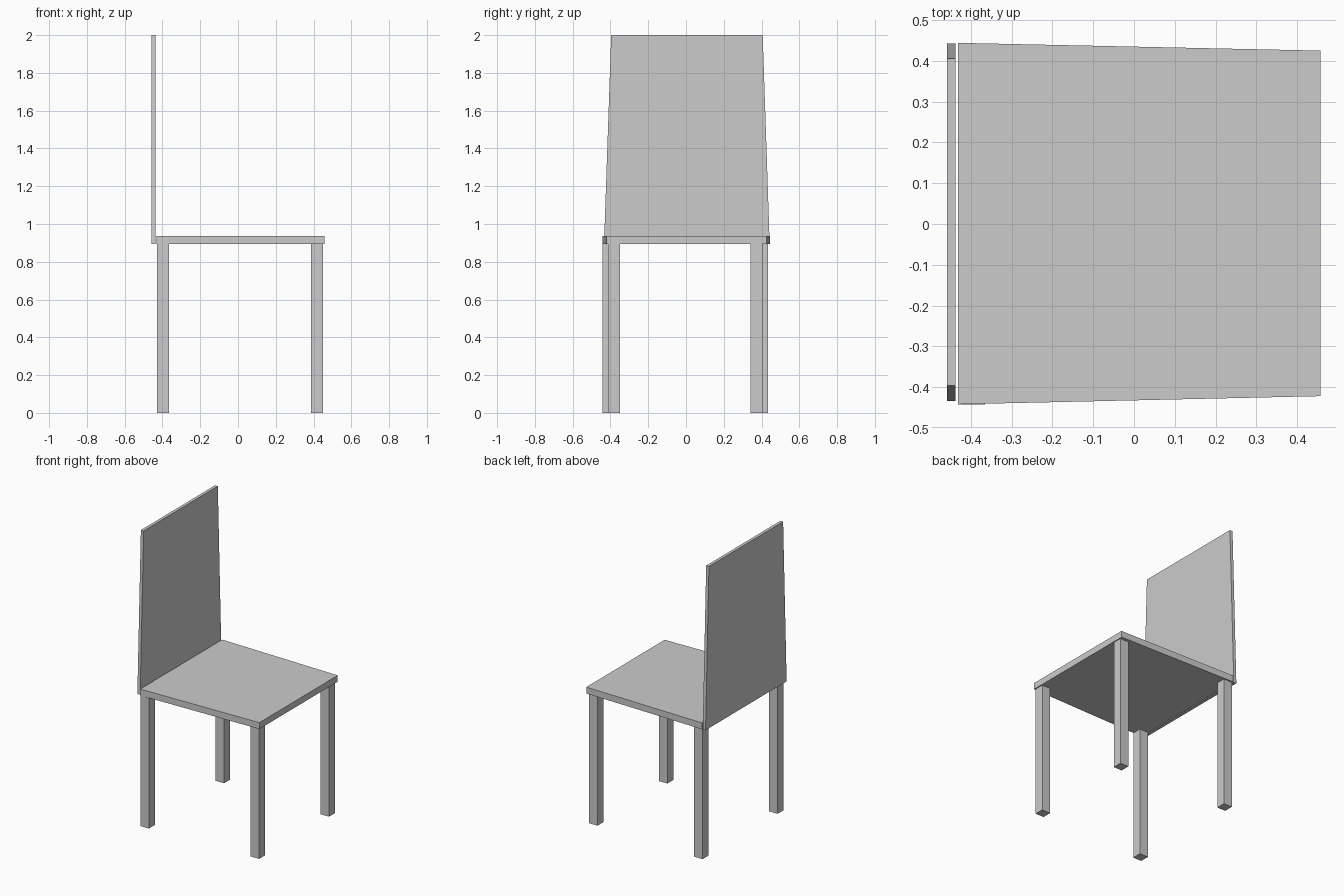
import bpy, bmesh

if "Cube" in bpy.data.objects:
    bpy.data.objects.remove(bpy.data.objects["Cube"])


def prism(name, profile, offset):
    """Extrude a flat polygon along an offset vector."""
    bm = bmesh.new()
    face = bm.faces.new([bm.verts.new(p) for p in profile])
    ext = bmesh.ops.extrude_face_region(bm, geom=[face])
    verts = [g for g in ext["geom"] if isinstance(g, bmesh.types.BMVert)]
    bmesh.ops.translate(bm, verts=verts, vec=offset)
    # The source face stays as the cap only if it was kept
    if len(bm.faces) == len(profile) + 1:
        bmesh.ops.holes_fill(bm, edges=bm.edges)
    bmesh.ops.recalc_face_normals(bm, faces=bm.faces)
    mesh = bpy.data.meshes.new(name)
    bm.to_mesh(mesh)
    bm.free()
    obj = bpy.data.objects.new(name, mesh)
    bpy.context.collection.objects.link(obj)
    return obj


SEAT_BOTTOM, SEAT_TOP = 0.893, 0.937
LEG = 0.064

# Seat, slightly narrower at the front edge
prism("seat",
      [(-0.431, -0.442, SEAT_BOTTOM), (0.457, -0.422, SEAT_BOTTOM),
       (0.457, 0.425, SEAT_BOTTOM), (-0.431, 0.444, SEAT_BOTTOM)],
      (0, 0, SEAT_TOP - SEAT_BOTTOM))

# Backrest panel, tapering upwards
prism("backrest",
      [(-0.458, -0.434, SEAT_BOTTOM), (-0.458, 0.443, SEAT_BOTTOM),
       (-0.458, 0.406, 2.0), (-0.458, -0.396, 2.0)],
      (0.021, 0, 0))

# Legs, the back pair set wider than the front pair
for name, x, y in (("back_leg_right", -0.429, -0.442),
                   ("back_leg_left", -0.429, 0.370),
                   ("front_leg_right", 0.386, -0.414),
                   ("front_leg_left", 0.386, 0.341)):
    prism(name,
          [(x, y, 0), (x + LEG, y, 0), (x + LEG, y + LEG, 0), (x, y + LEG, 0)],
          (0, 0, SEAT_BOTTOM))
